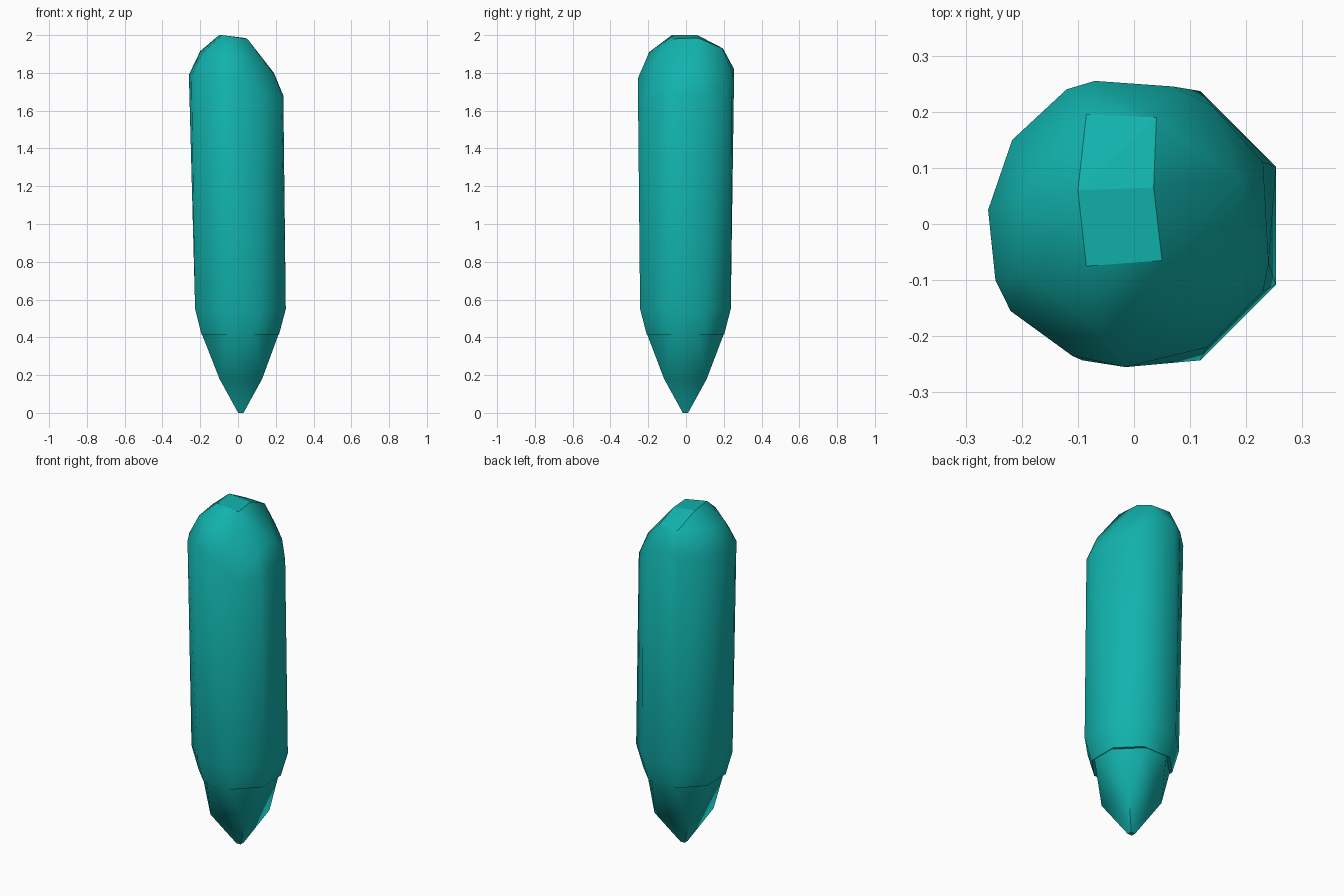
import bpy, bmesh, math

if "Cube" in bpy.data.objects:
    bpy.data.objects.remove(bpy.data.objects["Cube"])

teal = bpy.data.materials.new("teal")
teal.diffuse_color = (0.006, 0.45, 0.42, 1)
teal.use_nodes = True
teal.node_tree.nodes["Principled BSDF"].inputs["Base Color"].default_value = teal.diffuse_color


def ring(cx, cy, side, half, z):
    """Octagon: flats at distance 'side', each flat 2*half long."""
    pts = []
    for k in range(4):
        c, s = round(math.cos(k * math.pi / 2)), round(math.sin(k * math.pi / 2))
        for h in (-half, half):
            pts.append((cx + c * side - s * h, cy + s * side + c * h, z))
    return pts


def square(h, z):
    return [(0.015 + sx * h, sy * h - 0.003, z) for sx in (-1, 1) for sy in (-1, 1)]


def hull(name, pts):
    """Faceted solid wrapped around a set of points."""
    bm = bmesh.new()
    for p in pts:
        bm.verts.new(p)
    bmesh.ops.convex_hull(bm, input=bm.verts)
    loose = [v for v in bm.verts if not v.link_faces]
    bmesh.ops.delete(bm, geom=loose, context='VERTS')
    bmesh.ops.dissolve_limit(bm, angle_limit=math.radians(3), verts=bm.verts, edges=bm.edges)
    bmesh.ops.recalc_face_normals(bm, faces=bm.faces)
    me = bpy.data.meshes.new(name)
    bm.to_mesh(me)
    bm.free()
    me.materials.append(teal)
    ob = bpy.data.objects.new(name, me)
    bpy.context.collection.objects.link(ob)
    bpy.context.view_layer.objects.active = ob
    ob.select_set(True)
    bpy.ops.object.shade_smooth_by_angle(angle=math.radians(50))
    ob.select_set(False)
    # flat facets on the crown
    for f in me.polygons:
        if f.normal.z > 0.85:
            f.use_smooth = False
    return ob


# Chipped crown: upper edge of the shaft, shoulder, top facet
shoulder = [
    (-0.07, 0.255, 1.82), (0.07, 0.245, 1.80), (0.14, 0.21, 1.74), (0.23, 0.11, 1.68),
    (0.24, -0.07, 1.68), (0.23, -0.12, 1.66), (0.13, -0.22, 1.66), (-0.015, -0.255, 1.77),
    (-0.11, -0.235, 1.80), (-0.22, -0.155, 1.77), (-0.247, -0.10, 1.79),
    (-0.26, 0.025, 1.79), (-0.217, 0.15, 1.79), (-0.12, 0.24, 1.80)]
crown = [
    (-0.20, 0.05, 1.915), (-0.19, -0.09, 1.905), (0.19, 0.08, 1.80), (0.19, -0.08, 1.79),
    (-0.085, 0.195, 1.93), (0.04, 0.19, 1.93), (-0.055, -0.195, 1.91), (0.065, -0.15, 1.87),
    (-0.10, 0.06, 2.0), (0.035, 0.065, 1.985), (-0.085, -0.075, 2.0), (0.05, -0.065, 1.98)]

# Eight-sided shaft with chamfered lower rim
hull("shaft", ring(0.012, -0.003, 0.205, 0.09, 0.415)
     + ring(0.013, -0.003, 0.24, 0.105, 0.55) + shoulder + crown)

# Four-cornered point, slightly inset under the shaft
hull("point", ring(0.012, -0.003, 0.203, 0.07, 0.417) + square(0.113, 0.18) + square(0.014, 0.0))
